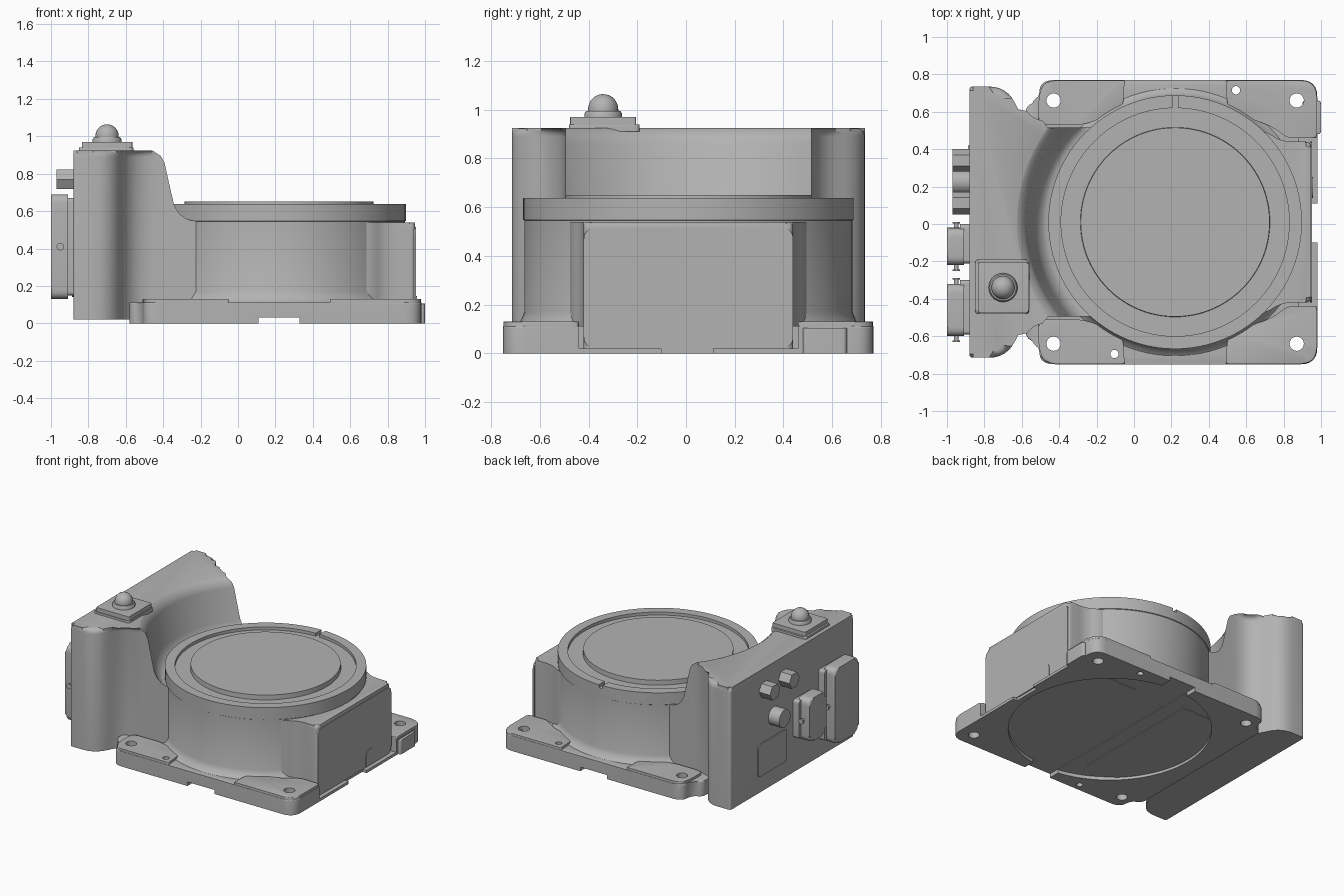
import bpy, bmesh, math
from mathutils import Matrix, Vector

if "Cube" in bpy.data.objects:
    bpy.data.objects.remove(bpy.data.objects["Cube"], do_unlink=True)

grey = bpy.data.materials.new("cast_grey")
grey.use_nodes = True
grey.diffuse_color = (0.45, 0.45, 0.45, 1)
for node in grey.node_tree.nodes:
    if node.type == 'BSDF_PRINCIPLED':
        node.inputs["Base Color"].default_value = grey.diffuse_color

CX, CY = 0.22, 0.01      # drum axis


def finish(name, bm):
    bmesh.ops.recalc_face_normals(bm, faces=bm.faces[:])
    me = bpy.data.meshes.new(name)
    bm.to_mesh(me)
    bm.free()
    me.materials.append(grey)
    ob = bpy.data.objects.new(name, me)
    bpy.context.collection.objects.link(ob)
    return ob


def rounded(points, steps=6):
    """Outline with each (x, y, radius) corner eased by a small curve."""
    out = []
    for i, (x, y, r) in enumerate(points):
        p = Vector((x, y))
        if r == 0:
            out.append(p)
            continue
        a = Vector(points[i - 1][:2]) - p
        b = Vector(points[(i + 1) % len(points)][:2]) - p
        a = p + a.normalized() * min(r, a.length * 0.48)
        b = p + b.normalized() * min(r, b.length * 0.48)
        for k in range(steps + 1):
            t = k / steps
            out.append(a * (1 - t) ** 2 + p * 2 * t * (1 - t) + b * t * t)
    return out


def add_prism(bm, points, w0, w1, bevel=0.0, axis='z'):
    place = (lambda p, w: (p.x, p.y, w)) if axis == 'z' else (lambda p, w: (w, p.x, p.y))
    outline = rounded(points)
    low = [bm.verts.new(place(p, w0)) for p in outline]
    high = [bm.verts.new(place(p, w1)) for p in outline]
    n = len(outline)
    bm.faces.new(low[::-1])
    cap = bm.faces.new(high)
    for i in range(n):
        j = (i + 1) % n
        bm.faces.new((low[i], low[j], high[j], high[i]))
    if bevel:
        bmesh.ops.bevel(bm, geom=list(cap.edges), offset=bevel, segments=4,
                        profile=0.5, affect='EDGES')


def prism(name, points, w0, w1, bevel=0.0, axis='z'):
    bm = bmesh.new()
    add_prism(bm, points, w0, w1, bevel, axis)
    return finish(name, bm)


def rect(u0, u1, v0, v1, r=0.0):
    return [(u0, v0, r), (u1, v0, r), (u1, v1, r), (u0, v1, r)]


def mirrored(half):
    """Close a half outline by mirroring it across the drum's centre line."""
    return half + [(x, 2 * CY - y, r) for x, y, r in reversed(half)]


def lathe(name, profile, cx=CX, cy=CY, seg=96):
    bm = bmesh.new()
    rings = []
    for r, z in profile:
        if r == 0:
            rings.append([bm.verts.new((cx, cy, z))] * seg)
        else:
            rings.append([bm.verts.new((cx + r * math.cos(2 * math.pi * k / seg),
                                        cy + r * math.sin(2 * math.pi * k / seg), z))
                          for k in range(seg)])
    for a, b in zip(rings, rings[1:]):
        for k in range(seg):
            j = (k + 1) % seg
            bm.faces.new(list(dict.fromkeys((a[k], a[j], b[j], b[k]))))
    return finish(name, bm)


def add_rod(bm, centre, radius, length, axis='Z', seg=32):
    turn = {'X': Matrix.Rotation(math.pi / 2, 4, 'Y'),
            'Y': Matrix.Rotation(math.pi / 2, 4, 'X'), 'Z': Matrix()}[axis]
    bmesh.ops.create_cone(bm, cap_ends=True, segments=seg, radius1=radius, radius2=radius,
                          depth=length, matrix=Matrix.Translation(centre) @ turn)


def rod(name, *args, **kw):
    bm = bmesh.new()
    add_rod(bm, *args, **kw)
    return finish(name, bm)


def cut(targets, cutter):
    cutter.hide_render = True
    for ob in targets:
        mod = ob.modifiers.new("cut", 'BOOLEAN')
        mod.operation, mod.solver, mod.object = 'DIFFERENCE', 'EXACT', cutter
        bpy.context.view_layer.objects.active = ob
        bpy.ops.object.modifier_apply(modifier=mod.name)
    bpy.data.objects.remove(cutter, do_unlink=True)


# Base plate with four raised feet
base = prism("base_plate", mirrored([(-0.58, 0.63, 0.04), (-0.51, 0.66, 0.06),
             (-0.50, 0.77, 0.08), (0.98, 0.77, 0.09)]), 0, 0.112, 0.008)
bm = bmesh.new()
for s in (1, -1):
    for pad in ([(-0.51, 0.53, 0.04), (-0.27, 0.53, 0.05), (-0.06, 0.61, 0.05),
                 (-0.05, 0.768, 0.01), (-0.48, 0.768, 0.08), (-0.51, 0.68, 0.04)],
                [(0.49, 0.768, 0.01), (0.50, 0.61, 0.05), (0.74, 0.52, 0.05),
                 (0.82, 0.46, 0.03), (0.978, 0.46, 0.02), (0.978, 0.768, 0.09)]):
        add_prism(bm, [(x, CY + s * (y - CY), r) for x, y, r in pad], 0.09, 0.13, 0.006)
feet = finish("raised_feet", bm)
prism("rear_foot_stop", rect(0.9, 1.0, 0.48, 0.66, 0.02), 0, 0.105, 0.006)

# Bolt and dowel holes
bm = bmesh.new()
for x in (-0.43, 0.87):
    for y in (0.66, -0.64):
        add_rod(bm, (x, y, 0.06), 0.038, 0.4)
for x, y in ((0.545, 0.715), (-0.105, -0.695)):
    add_rod(bm, (x, y, 0.06), 0.022, 0.4)
cut([base, feet], finish("hole_cutter", bm))

# Underside recess, cable notches and side slot
cut([base], lathe("recess_cutter", [(0, -0.1), (0.685, -0.1), (0.685, 0.025), (0, 0.025)]))
cut([base], prism("notch_cutter", rect(0.11, 0.33, -1, 1, 0.02), -0.1, 0.03))
cut([base], prism("slot_cutter", rect(0.88, 1.2, -0.44, 0.46), 0.02, 0.3))
cut([base], prism("lip_cutter", rect(0.945, 1.2, -0.10, 0.11), -0.1, 0.1))

# Round drum with rim, groove and central disc
drum = lathe("drum", [(0, 0.05), (0.715, 0.05), (0.715, 0.112), (0.69, 0.13), (0.673, 0.17),
                      (0.673, 0.545), (0.678, 0.548), (0.678, 0.637), (0.61, 0.637),
                      (0.61, 0.615), (0.507, 0.615), (0.505, 0.65), (0, 0.65)])
cut([drum], prism("rim_notch_cutter", rect(0.205, 0.235, 0.58, 0.8), 0.615, 0.8))

# Side housing with its cover and arched plug
prism("side_housing", mirrored([(0.4, 0.50, 0), (0.70, 0.50, 0.06), (0.79, 0.44, 0.06),
                                (0.947, 0.44, 0.03)]), 0.02, 0.54, 0.025)
prism("side_cover", rect(-0.42, 0.44, 0.022, 0.515, 0.05), 0.94, 0.952, 0, 'x')
prism("arched_plug", [(0.14, 0.025, 0), (0.25, 0.025, 0), (0.25, 0.145, 0.075),
                      (0.14, 0.145, 0.075)], 0.945, 0.956, 0, 'x')

# Tall cabinet with a neck that wraps round the drum
cabinet = prism("cabinet", mirrored([(-0.88, 0.735, 0.02), (-0.68, 0.735, 0.1),
                (-0.57, 0.515, 0.11), (0, 0.515, 0)]), 0.02, 0.925, 0.035)
cut([cabinet], lathe("scoop_cutter", [(0, 0.55), (0.69, 0.55), (0.71, 0.56), (0.735, 0.585),
    (0.755, 0.63), (0.795, 0.86), (0.81, 0.895), (0.84, 0.92), (0.86, 0.93), (0.86, 1.2),
    (0, 1.2)]))

# Signal lamp on a square mount
prism("lamp_mount_base", rect(-0.85, -0.56, -0.48, -0.19, 0.02), 0.91, 0.94, 0.008)
prism("lamp_mount", rect(-0.835, -0.565, -0.475, -0.205, 0.01), 0.93, 0.97, 0.004)
dome = [(0.062 * math.cos(k * math.pi / 16), 1.002 + 0.062 * math.sin(k * math.pi / 16))
        for k in range(8)]
lathe("lamp", [(0, 0.96), (0.077, 0.96), (0.077, 0.985), (0.07, 0.995), (0.062, 0.995)]
      + dome + [(0, 1.064)], -0.70, -0.34, 40)

# Round and hexagonal sockets on the cabinet panel
for i, y in enumerate((0.34, 0.112)):
    rod("hex_socket_%d" % (i + 1), (-0.92, y, 0.77), 0.06, 0.1, axis='X', seg=6)
rod("round_socket", (-0.92, 0.225, 0.53), 0.066, 0.1, axis='X')
prism("label_plate", rect(0.08, 0.42, 0.14, 0.38, 0.03), -0.87, -0.888, 0, 'x')

# Two hooded connectors with clamp screws
for name, y0, y1, z0, z1 in (("small", -0.22, -0.02, 0.26, 0.58),
                             ("large", -0.60, -0.32, 0.13, 0.69)):
    mid = (z0 + z1) / 2
    prism(name + "_connector_base", rect(y0 + 0.01, y1 + 0.02, z0 + 0.02, z1 - 0.02, 0.02),
          -0.87, -0.93, 0, 'x')
    prism(name + "_connector_hood", rect(y0, y1, z0, z1, 0.05), -0.908, -1.0, 0.018, 'x')
    rod(name + "_clamp_screw", (-0.95, (y0 + y1) / 2, mid), 0.012, y1 - y0 + 0.05, axis='Y')
    for side, y in (("front", y0 - 0.026), ("rear", y1 + 0.026)):
        rod(name + "_screw_head_" + side, (-0.95, y, mid), 0.02, 0.008, axis='Y')

# Smooth shading with sharp edges kept
for ob in bpy.context.view_layer.objects:
    ob.select_set(ob.type == 'MESH' and grey.name in ob.data.materials)
bpy.context.view_layer.objects.active = base
bpy.ops.object.shade_smooth_by_angle(angle=math.radians(35))
